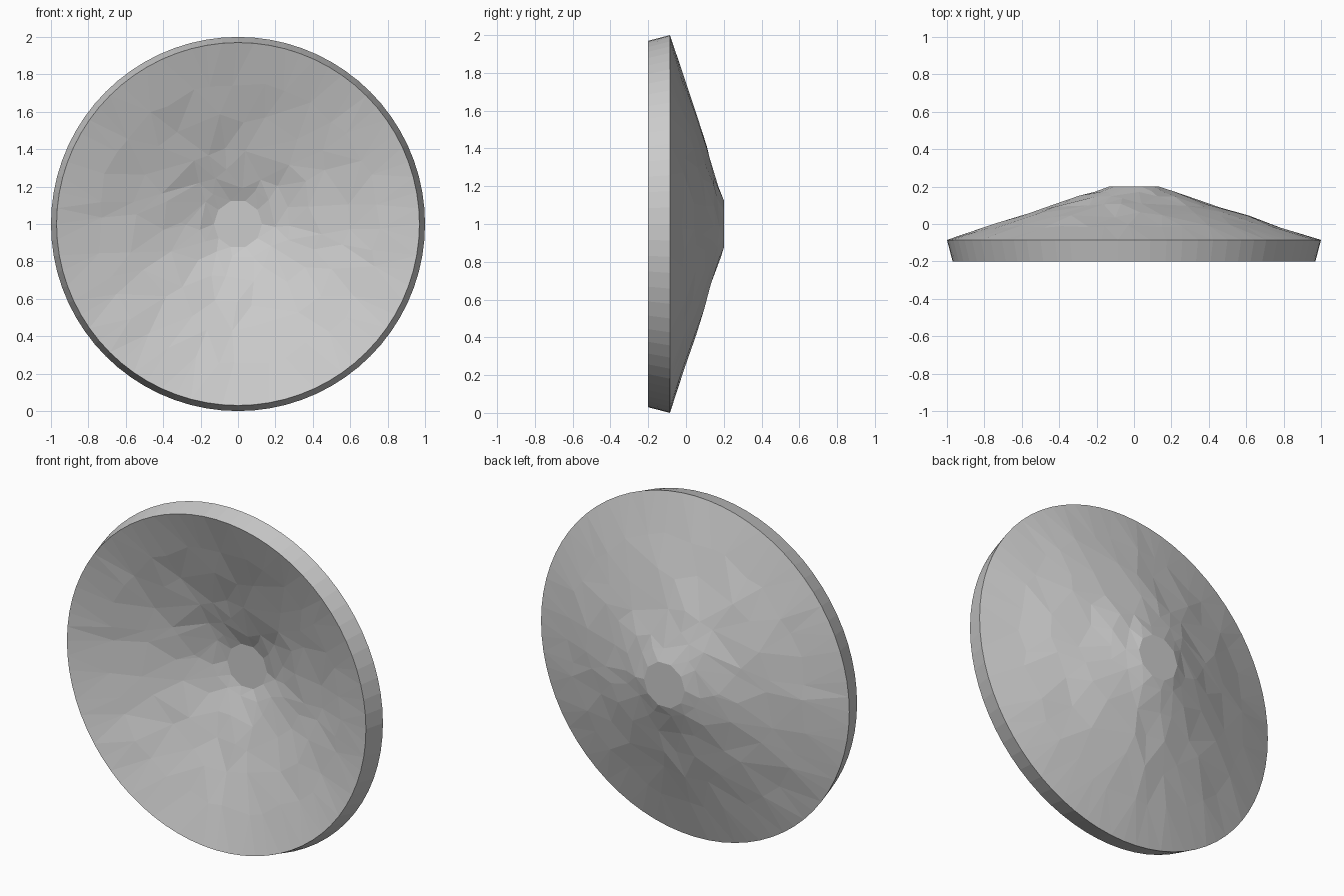
import bpy, bmesh, math, random
from mathutils import Vector
from mathutils.geometry import delaunay_2d_cdt

if "Cube" in bpy.data.objects:
    bpy.data.objects.remove(bpy.data.objects["Cube"])

random.seed(4)
HUB_R, HUB_Y, RIM_Y = 0.133, 0.2, -0.085


def cone_y(r):
    t = max(0.0, (r - HUB_R) / (1 - HUB_R))
    return HUB_Y + (RIM_Y - HUB_Y) * t


# Irregular rings of points: crisp hub polygon and rim, loose facets between
rings = [(HUB_R, 10, 0, 0), (0.2, 12, 0.2, 0.02), (0.3, 15, 0.2, 0.03),
         (0.43, 19, 0.15, 0.035), (0.59, 24, 0.1, 0.03),
         (0.77, 36, 0.05, 0.02), (1.0, 72, 0, 0)]
flat, depth = [], []
for radius, count, da, dr in rings:
    for i in range(count):
        a = math.tau * i / count + random.uniform(-da, da)
        r = radius + random.uniform(-dr, dr)
        flat.append(Vector((r * math.cos(a), r * math.sin(a))))
        depth.append(cone_y(r) + (random.uniform(-0.008, 0.004) if dr else 0))

pts, _, tris, *_ = delaunay_2d_cdt(flat, [], [], 0, 1e-6)

# Dish shell: back skin, parallel hollow front skin, slanted rim band
bm = bmesh.new()
back = [bm.verts.new((p.x, d, p.y + 1)) for p, d in zip(pts, depth)]
front = [bm.verts.new((p.x * 0.97, d - 0.115, p.y * 0.97 + 1))
         for p, d in zip(pts, depth)]
for t in tris:
    bm.faces.new([back[i] for i in t])
    bm.faces.new([front[i] for i in reversed(t)])
n = rings[-1][1]
first = len(flat) - n
for i in range(n):
    a, b = first + i, first + (i + 1) % n
    bm.faces.new((back[a], back[b], front[b], front[a]))
bmesh.ops.recalc_face_normals(bm, faces=bm.faces)

mesh = bpy.data.meshes.new("dish")
bm.to_mesh(mesh)
bm.free()
dish = bpy.data.objects.new("dish", mesh)
bpy.context.collection.objects.link(dish)
